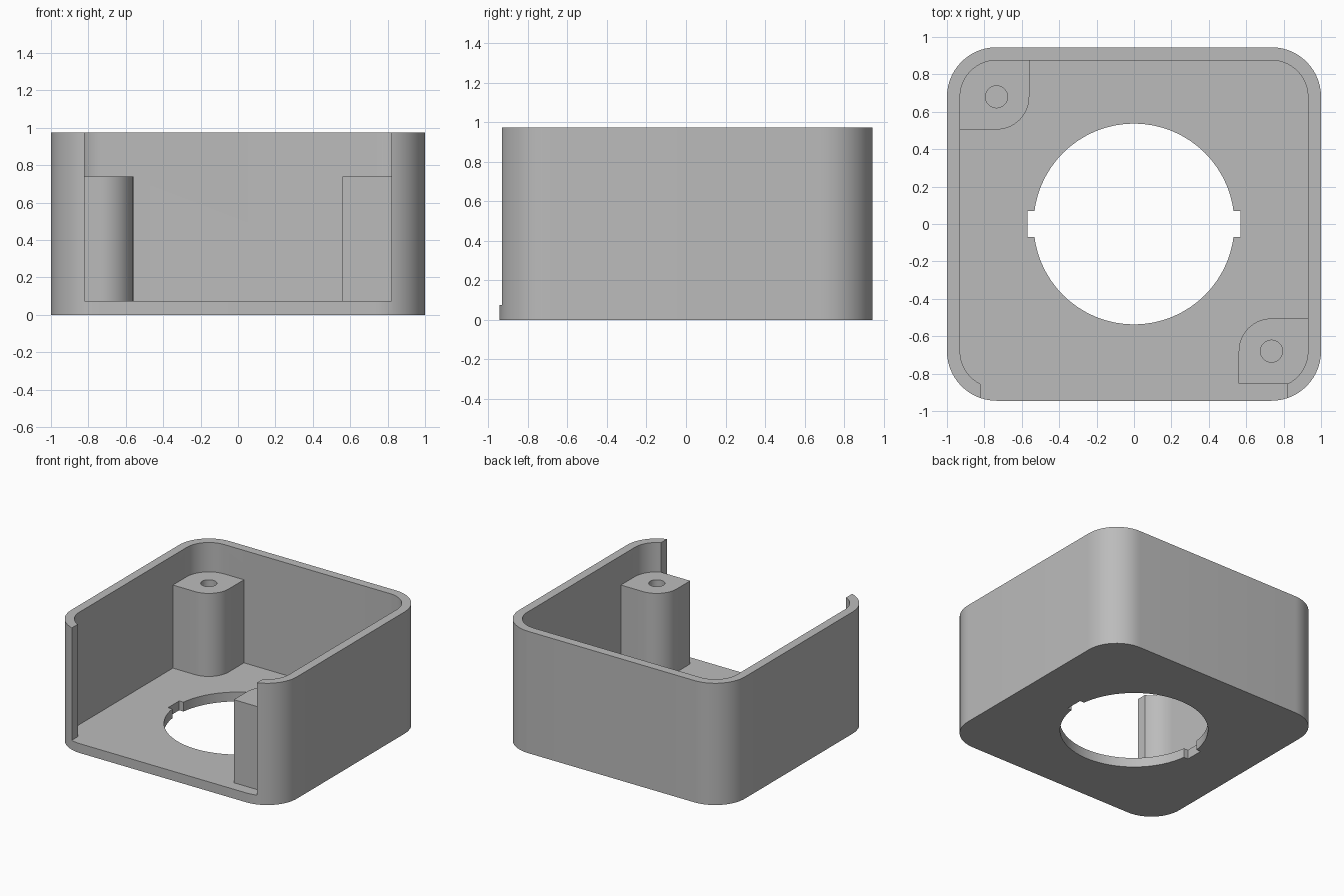
import bpy
import bmesh
from math import cos, sin, pi

if "Cube" in bpy.data.objects:
    bpy.data.objects.remove(bpy.data.objects["Cube"])

HALF_X, HALF_Y, HEIGHT = 1.0, 0.945, 0.975
WALL, FLOOR, RADIUS = 0.07, 0.075, 0.265
SCREW_X, SCREW_Y = HALF_X - RADIUS, HALF_Y - RADIUS

grey = bpy.data.materials.new("plain grey")
grey.use_nodes = True
grey.diffuse_color = (0.5, 0.5, 0.5, 1)
grey.node_tree.nodes["Principled BSDF"].inputs["Base Color"].default_value = grey.diffuse_color


def arc(cx, cy, r, start, sweep, steps):
    return [(cx + r * cos(start + sweep * i / steps),
             cy + r * sin(start + sweep * i / steps)) for i in range(steps + 1)]


def circle(cx, cy, r, steps):
    return arc(cx, cy, r, 0, 2 * pi, steps)[:-1]


def rounded(hx, hy, r):
    corners = [(1, 1), (-1, 1), (-1, -1), (1, -1)]
    return [p for k, (sx, sy) in enumerate(corners)
            for p in arc(sx * (hx - r), sy * (hy - r), r, k * pi / 2, pi / 2, 14)]


def rectangle(x0, x1, y0, y1):
    return [(x0, y0), (x1, y0), (x1, y1), (x0, y1)]


def prism(name, outline, z0, z1):
    """Extrude a flat outline between two heights."""
    bm = bmesh.new()
    face = bm.faces.new([bm.verts.new((x, y, z0)) for x, y in outline])
    top = bmesh.ops.extrude_face_region(bm, geom=[face])["geom"]
    bmesh.ops.translate(bm, vec=(0, 0, z1 - z0),
                        verts=[v for v in top if isinstance(v, bmesh.types.BMVert)])
    bmesh.ops.recalc_face_normals(bm, faces=bm.faces)
    mesh = bpy.data.meshes.new(name)
    bm.to_mesh(mesh)
    bm.free()
    mesh.materials.append(grey)
    obj = bpy.data.objects.new(name, mesh)
    bpy.context.collection.objects.link(obj)
    return obj


def combine(target, tool, operation):
    """Apply a boolean and remove the tool."""
    mod = target.modifiers.new(tool.name, "BOOLEAN")
    mod.operation, mod.object, mod.solver = operation, tool, "EXACT"
    bpy.context.view_layer.objects.active = target
    bpy.ops.object.modifier_apply(modifier=mod.name)
    bpy.data.objects.remove(tool)


def post_outline(sx, sy, reach):
    """Post rounded toward the middle, with its outer corner buried in the wall."""
    pts = arc(SCREW_X, SCREW_Y, 0.175, pi, pi / 2, 14)
    pts += [(0.96, 0.505), (0.96, 0.78), (0.86, reach), (0.56, reach)]
    return [(sx * x, sy * y) for x, y in pts]


# Open-topped shell with an open front
body = prism("enclosure_body", rounded(HALF_X, HALF_Y, RADIUS), 0, HEIGHT)
cavity = rounded(HALF_X - WALL, HALF_Y - WALL, RADIUS - WALL)
combine(body, prism("cavity", cavity, FLOOR, 1.2), "DIFFERENCE")
combine(body, prism("front_opening", rectangle(-0.82, 0.82, -1.2, -0.7), FLOOR, 1.2), "DIFFERENCE")

# Round floor opening with two key slots
combine(body, prism("floor_hole", circle(0, 0, 0.537, 64), -0.2, 0.3), "DIFFERENCE")
combine(body, prism("key_slots", rectangle(-0.57, 0.57, -0.07, 0.07), -0.2, 0.3), "DIFFERENCE")

# Two screw posts in opposite corners
for sx, sy, reach in [(-1, 1, 0.905), (1, -1, 0.853)]:
    combine(body, prism("post", post_outline(sx, sy, reach), FLOOR / 2, 0.74), "UNION")
    bore = circle(sx * SCREW_X, sy * SCREW_Y, 0.059, 32)
    combine(body, prism("screw_bore", bore, FLOOR, 1.0), "DIFFERENCE")

bpy.ops.object.select_all(action="DESELECT")
body.select_set(True)
bpy.context.view_layer.objects.active = body
bpy.ops.object.shade_smooth_by_angle(angle=pi / 6)
